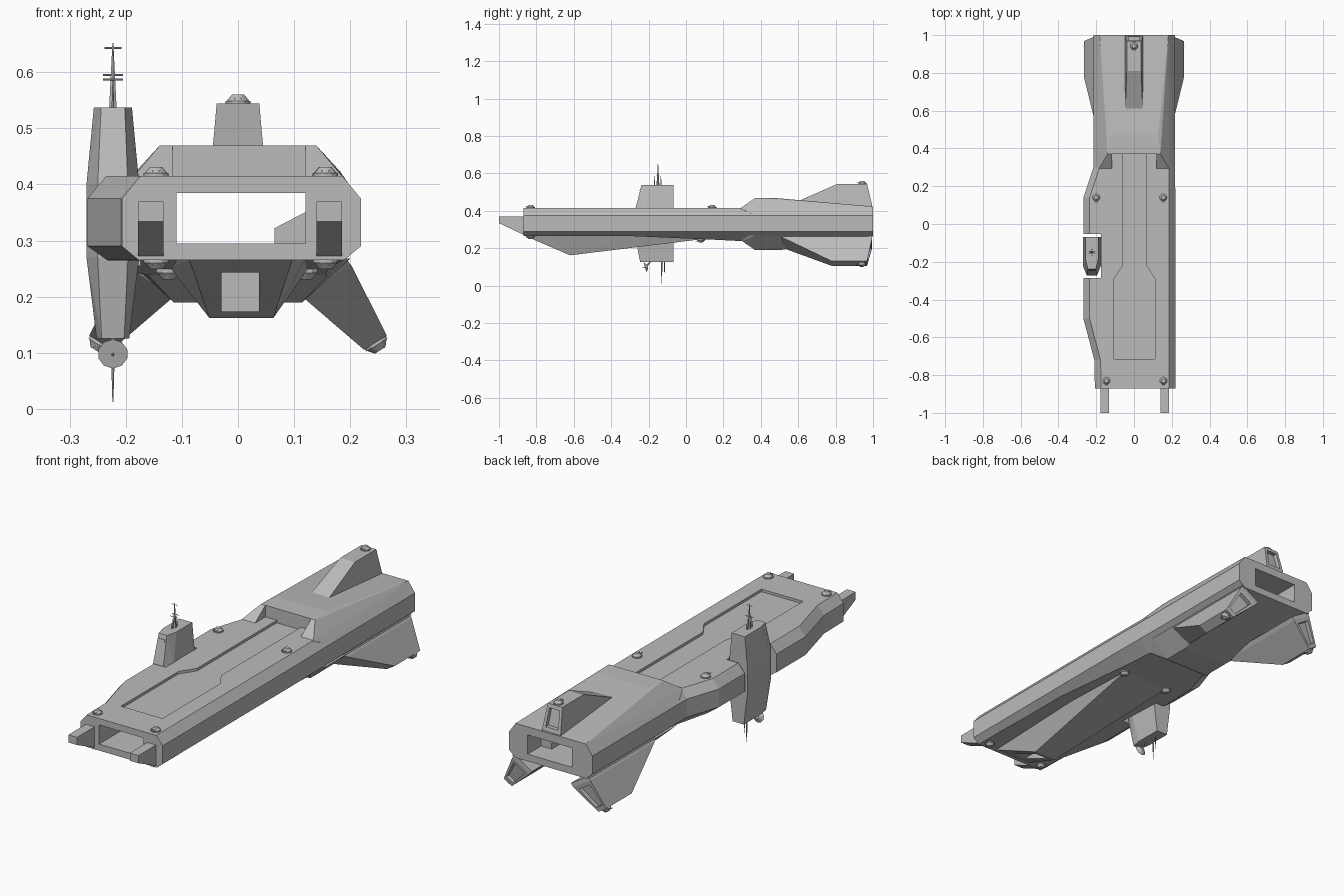
import bpy, bmesh, math
from mathutils import Vector

cube = bpy.data.objects.get("Cube")
if cube:
    bpy.data.objects.remove(cube)

grey = bpy.data.materials.new("hull_grey")
grey.use_nodes = True
grey.diffuse_color = (0.5, 0.5, 0.5, 1)
grey.node_tree.nodes["Principled BSDF"].inputs["Base Color"].default_value = (0.5, 0.5, 0.5, 1)


def finish(name, bm):
    bmesh.ops.recalc_face_normals(bm, faces=bm.faces)
    mesh = bpy.data.meshes.new(name)
    bm.to_mesh(mesh)
    bm.free()
    mesh.materials.append(grey)
    obj = bpy.data.objects.new(name, mesh)
    bpy.context.collection.objects.link(obj)
    return obj


def solid(name, points):
    """Flat-faced convex block wrapped around a few corner points."""
    bm = bmesh.new()
    for p in points:
        bm.verts.new(p)
    bmesh.ops.convex_hull(bm, input=bm.verts)
    loose = [v for v in bm.verts if not v.link_faces]
    bmesh.ops.delete(bm, geom=loose, context='VERTS')
    bmesh.ops.dissolve_limit(bm, angle_limit=0.01, verts=bm.verts, edges=bm.edges)
    return finish(name, bm)


def box(name, x0, x1, y0, y1, z0, z1):
    return solid(name, [(x, y, z) for x in (x0, x1) for y in (y0, y1) for z in (z0, z1)])


def loft(name, rings):
    bm = bmesh.new()
    rows = [[bm.verts.new(p) for p in ring] for ring in rings]
    n = len(rows[0])
    for a, b in zip(rows, rows[1:]):
        for i in range(n):
            j = (i + 1) % n
            bm.faces.new((a[i], a[j], b[j], b[i]))
    bm.faces.new(rows[0])
    bm.faces.new(rows[-1][::-1])
    return finish(name, bm)


def cut(obj, *cutters):
    for c in cutters:
        mod = obj.modifiers.new("cut", 'BOOLEAN')
        mod.operation = 'DIFFERENCE'
        mod.solver = 'EXACT'
        mod.object = c
    bpy.context.view_layer.update()
    mesh = bpy.data.meshes.new_from_object(obj.evaluated_get(bpy.context.evaluated_depsgraph_get()))
    obj.modifiers.clear()
    obj.data = mesh


def rod(name, start, end, r1, r2, sides=6):
    a, b = Vector(start), Vector(end)
    bm = bmesh.new()
    bmesh.ops.create_cone(bm, cap_ends=True, segments=sides, radius1=r1, radius2=r2, depth=(b - a).length)
    turn = (b - a).to_track_quat('Z', 'Y').to_matrix()
    bmesh.ops.transform(bm, matrix=turn.to_4x4(), verts=bm.verts)
    bmesh.ops.translate(bm, vec=(a + b) / 2, verts=bm.verts)
    return finish(name, bm)


# Main hull: octagonal sections along y
def section(y, left, right, bottom, inset):
    return [(left + .033, y, .415), (right - .033, y, .415), (right, y, .375), (right, y, .29),
            (right - inset, y, bottom), (left + inset, y, bottom), (left, y, .29), (left, y, .375)]


hull = loft("main_hull", [section(*s) for s in (
    (-.87, -.207, .219, .265, .03), (-.72, -.21, .219, .265, .03), (-.5, -.268, .219, .265, .035),
    (-.3, -.268, .219, .265, .035), (.14, -.268, .219, .246, .06), (.3, -.215, .217, .238, .06),
    (.38, -.215, .216, .265, .03), (1, -.215, .216, .265, .03))])

# Raised stern block above and matching block below
stern_top = solid("stern_upper_block", [(s * x, y, z) for s in (-1, 1) for x, y, z in (
    (.187, .29, .413), (.14, .37, .469), (.128, .47, .469), (.182, 1, .423),
    (.215, .37, .376), (.215, 1, .376), (.187, .29, .4))])
stern_low = solid("stern_lower_block", [(s * x, y, z) for s in (-1, 1) for x, y, z in (
    (.16, .3, .238), (.115, .37, .19), (.115, .5, .19), (.18, 1, .262),
    (.2, .37, .268), (.2, 1, .268), (.18, .3, .268))])

# Cutters: tunnel, deck recess, alcove and side notch
tunnel = box("tunnel_cutter", -.11, .12, -1.2, 1.2, .295, .385)
notch = box("notch_cutter", -.4, -.174, -.287, -.052, .1, .6)
alcove = box("alcove_cutter", -.117, .12, .1, .37, .403, .6)
outline = [(-.058, .371), (-.058, -.22), (-.105, -.29), (-.105, -.715),
           (.11, -.715), (.11, -.29), (.066, -.22), (.066, .371)]
deck = loft("deck_cutter", [[(x, y, z) for x, y in outline] for z in (.403, .5)])
cut(hull, tunnel, deck, notch)
cut(stern_top, tunnel, alcove)

# Hangar block inside the tunnel
loft("tunnel_side_block", [[(.065, y, .294), (.121, y, .294), (.121, y, .351), (.065, y, .322)]
                           for y in (.6, .9)])

# Keel with forward bay
keel = solid("keel", [(x, -.86, .266) for x in (-.087, .097)]
             + [(x, -.62, .162) for x in (-.051, .063)]
             + [(x, .02, .242) for x in (-.08, .09)]
             + [(x, .1, .25) for x in (-.12, .125)] + [(x, -.3, .268) for x in (-.11, .12)]
             + [(x, .1, .27) for x in (-.12, .125)])
bay = box("bay_cutter", -.029, .037, -1, -.625, .174, .243)
cut(keel, bay)

# Forward prongs with slanted undersides
for side, x0 in (("right", -.178), ("left", .14)):
    solid(side + "_prong", [(x, y, z) for x in (x0, x0 + .045) for y, z in (
        (-1, .37), (-1, .334), (-.86, .37), (-.86, .268))])


# Stern fins: tapered blades with a recessed rear panel
def fin(name, root, tip, across, root_half, tip_half, start):
    root, tip, w = Vector(root), Vector(tip), Vector(across).normalized()
    sink = root - (tip - root) * .15
    pts = []
    for c, half, y in ((sink, root_half, start), (root, root_half, start + .02), (tip, tip_half, start + .28),
                       (tip, tip_half, .968), (root, root_half, .995), (sink, root_half, .995)):
        pts += [c + w * half * s + Vector((0, y, 0)) for s in (-1, 1)]
    blade = solid(name, pts)
    pocket = []
    for t, y in ((.12, .992), (.85, .972)):
        c = root.lerp(tip, t)
        half = (root_half + (tip_half - root_half) * t) * .68
        pocket += [c + w * half * s + Vector((0, y + d, 0)) for s in (-1, 1) for d in (-.02, .05)]
    panel = solid(name + "_cutter", pocket)
    cut(blade, panel)
    return panel


helpers = [tunnel, notch, alcove, deck, bay]
helpers.append(fin("top_fin", (0, 0, .43), (0, 0, .544), (1, 0, 0), .048, .038, .53))
for s, side in ((-1, "right"), (1, "left")):
    helpers.append(fin(side + "_lower_fin", (s * .158, 0, .228), (s * .245, 0, .118),
                       (s * .85, 0, .53), .052, .024, .5))
for h in helpers:
    bpy.data.objects.remove(h)


# Small gun turrets
def turret(name, pos, up):
    p, n = Vector(pos), Vector(up).normalized()
    rod(name + "_base", p - n * .004, p + n * .005, .022, .022, 12)
    rod(name + "_dome", p + n * .005, p + n * .016, .02, .011, 12)
    for dx in (-.006, .006):
        q = p + n * .009 + Vector((dx, 0, 0))
        rod(name + "_barrel", q, q + Vector((0, -.028, 0)), .0018, .0018)


up, down = (0, 0, 1), (0, 0, -1)
for x, y in ((-.2, .14), (.155, .14), (-.146, -.83), (.156, -.83)):
    turret("deck_turret", (x, y, .415), up)
for x, y, z in ((-.146, -.83, .265), (.156, -.83, .265), (-.124, .08, .247), (.121, .08, .247)):
    turret("belly_turret", (x, y, z), down)
turret("top_fin_turret", (0, .943, .544), up)
for s in (-1, 1):
    turret("lower_fin_turret", (s * .245, .94, .118), (s * .53, 0, -.85))

# Command tower passing through the side notch
TX = -.223
solid("tower", [(TX + s * x, y, z) for s in (-1, 1) for z, nose, half, front in (
    (.125, .02, .029, -.245), (.27, .027, .047, -.273), (.4, .027, .047, -.273), (.537, .021, .034, -.238))
    for x, y in ((nose, front), (half, front + .05), (half, -.068))])
box("tower_connector", -.19, -.165, -.2, -.12, .3, .37)
solid("tower_window", [(TX + s * .016, y + d, z) for s in (-1, 1) for d in (0, .006)
                       for y, z in ((-.2485, .505), (-.2455, .518))])

# Antennas and dish
rod("top_mast", (TX, -.15, .53), (TX, -.15, .652), .008, .001)
for dy in (-.018, .016):
    rod("short_mast", (TX, -.15 + dy, .53), (TX, -.15 + dy, .585), .003, .001)
for z, half, y in ((.643, .015, -.15), (.595, .018, -.144), (.587, .018, -.156)):
    rod("mast_crossbar", (TX - half, y, z), (TX + half, y, z), .0015, .0015)
rod("bottom_mast", (TX, -.13, .13), (TX, -.13, .012), .005, .001)
rod("bottom_short_mast", (TX, -.115, .13), (TX, -.115, .06), .003, .001)
rod("dish_arm", (TX, -.19, .13), (TX, -.213, .1), .004, .004)
rod("dish", (TX, -.205, .102), (TX, -.219, .098), .01, .027, 10)
rod("dish_feed", (TX, -.215, .098), (TX, -.235, .094), .003, .001)
